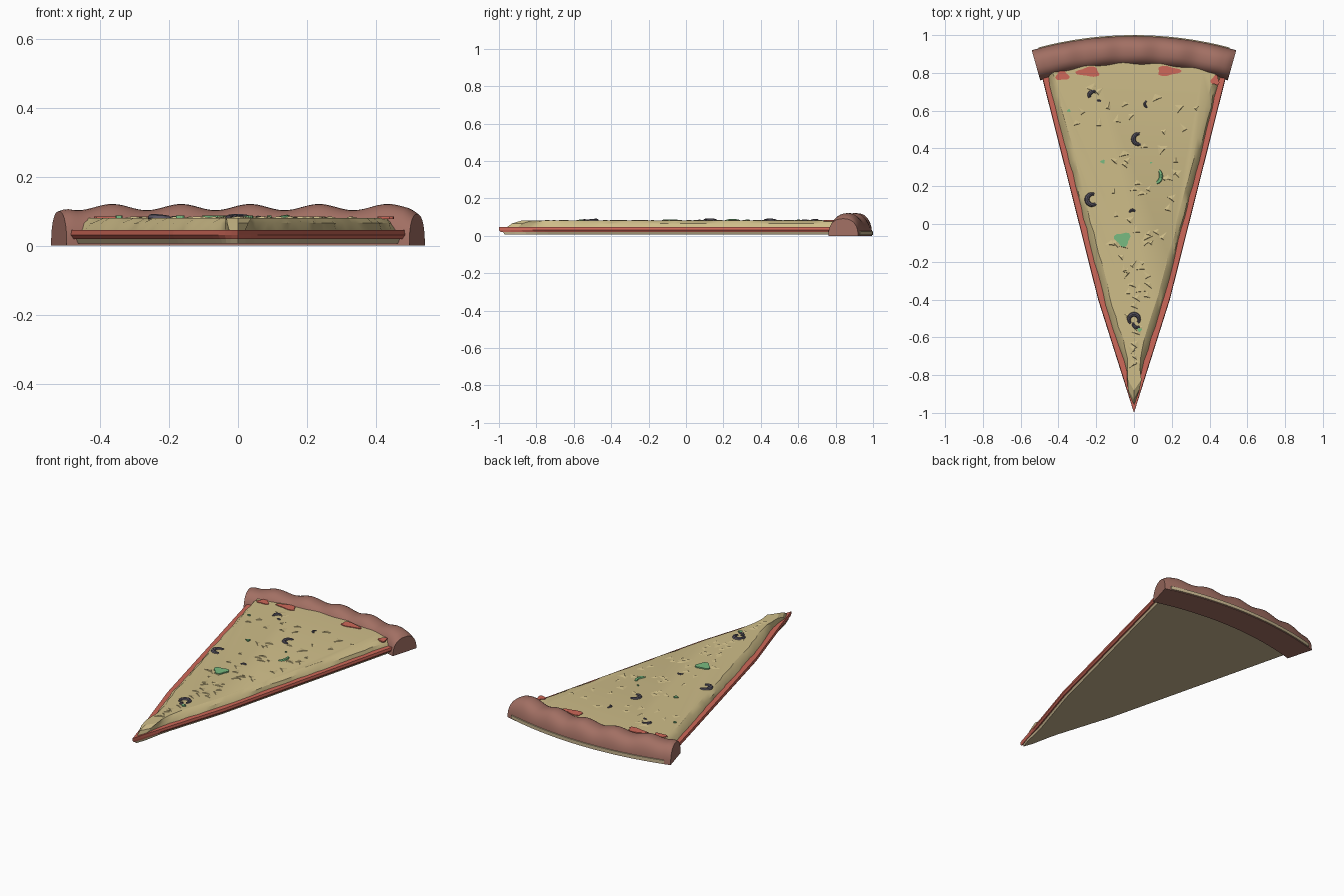
import bpy, bmesh, math, random
from mathutils import Vector, Matrix

random.seed(4)
if "Cube" in bpy.data.objects:
    bpy.data.objects.remove(bpy.data.objects["Cube"])

CY = -0.985  # centre of the crust arc


def material(name, r, g, b):
    m = bpy.data.materials.new(name)
    m.diffuse_color = (r, g, b, 1)
    m.use_nodes = True
    m.node_tree.nodes["Principled BSDF"].inputs["Base Color"].default_value = (r, g, b, 1)
    return m


CRUST = material("baked crust", 0.36, 0.16, 0.125)
CHEESE = material("cheese", 0.62, 0.51, 0.25)
SAUCE = material("tomato sauce", 0.62, 0.14, 0.10)
DOUGH = material("dough", 0.58, 0.47, 0.28)
OLIVE = material("olive", 0.10, 0.09, 0.12)
GREEN = material("green pepper", 0.19, 0.50, 0.22)


def finish(bm, name, mat, smooth=None):
    bmesh.ops.recalc_face_normals(bm, faces=bm.faces)
    mesh = bpy.data.meshes.new(name)
    bm.to_mesh(mesh)
    bm.free()
    mesh.materials.append(mat)
    obj = bpy.data.objects.new(name, mesh)
    bpy.context.collection.objects.link(obj)
    if smooth:
        bpy.ops.object.select_all(action="DESELECT")
        obj.select_set(True)
        bpy.context.view_layer.objects.active = obj
        bpy.ops.object.shade_smooth_by_angle(angle=math.radians(smooth))
    return obj


def skin(loops, name, mat, smooth=None):
    """Join equal closed loops of points and cap both ends."""
    bm = bmesh.new()
    rings = [[bm.verts.new(p) for p in loop] for loop in loops]
    n = len(rings[0])
    for a, b in zip(rings, rings[1:]):
        for i in range(n):
            j = (i + 1) % n
            bm.faces.new((a[i], a[j], b[j], b[i]))
    bm.faces.new(rings[0])
    bm.faces.new(rings[-1])
    return finish(bm, name, mat, smooth)


def half_width(y):
    if y < -0.4:
        return 0.19 * (y + 1) / 0.6
    return 0.19 + 0.3 * (y + 0.4) / 1.19


def arc(radius, angle, z):
    return Vector((radius * math.sin(angle), CY + radius * math.cos(angle), z))


def wedge_loop(z, inset=0.0, tip=-1.0, wobble=0.0, radius=1.84, n=30):
    """Outline of the slice at height z, pulled in from its edges."""
    def side(sign):
        pts = []
        for i in range(1, n + 1):
            y = tip + (0.79 - tip) * i / n
            pull = inset * min(1, (y - tip) / 0.2) + random.uniform(-wobble, wobble)
            pts.append(Vector((sign * max(0.004, half_width(y) - pull), y, z)))
        return pts
    right, left = side(1), side(-1)
    end = math.atan2(right[-1].x, right[-1].y - CY)
    back = [arc(radius, end * (1 - i / 6), z) for i in range(13)]
    return [Vector((0, tip, z))] + right + back + left[::-1]


# Flat layers of the slice
skin([wedge_loop(0.006, 0.022, -0.97), wedge_loop(0.024, 0.014, -0.98)], "dough_base", DOUGH)
skin([wedge_loop(0.020, 0.008, -0.99), wedge_loop(0.031), wedge_loop(0.046, 0.003)],
     "sauce_layer", SAUCE)
skin([wedge_loop(0.044, 0.031, -0.96, 0.004), wedge_loop(0.066, 0.042, -0.93, 0.005),
      wedge_loop(0.081, 0.066, -0.88, 0.006)], "cheese_layer", CHEESE, 30)

# Melted cheese flakes: very shallow tilted shards
bm = bmesh.new()
for _ in range(70):
    y = random.uniform(-0.75, 0.72)
    x = random.uniform(-1, 1) * max(0, half_width(y) - 0.12)
    turn = Matrix.Rotation(random.uniform(-0.9, 0.9), 3, "Z")
    length, depth = random.uniform(0.02, 0.05), random.uniform(0.03, 0.07)
    place = lambda a, b, z: bm.verts.new(turn @ Vector((a, b, 0)) + Vector((x, y, z)))
    low = [place(-length, 0, 0.079), place(length, 0, 0.079), place(0, depth, 0.079)]
    top = place(0, 0.004, 0.0855)
    for i in range(3):
        bm.faces.new((low[i], low[(i + 1) % 3], top))
    bm.faces.new(low)
finish(bm, "cheese_flakes", CHEESE)

# Puffy crust: an arched profile swept along the arc with a wavy top
END = 0.277
STEPS = 72
rings = []
for s in range(STEPS + 1):
    a = -END + 2 * END * s / STEPS
    x = 1.9 * math.sin(a)
    height = 0.112 + 0.009 * math.cos(math.tau * (x - 0.035) / 0.2)
    edge = min(s, STEPS - s)
    height *= (0.88, 0.96, 1.0)[min(edge, 2)]
    ring = []
    for i in range(19):
        t = math.pi * i / 18
        c = math.cos(t)
        ring.append(arc(1.8975 - 0.0825 * math.copysign(abs(c) ** 0.85, c), a,
                        height * max(0, math.sin(t)) ** 0.85))
    rings.append(ring)
skin(rings, "crust", CRUST, 50)

# Pale strip along the lower back of the crust
skin([[arc(r, -0.258 + 0.516 * s / 40, z) for r, z in
       ((1.96, 0.002), (1.985, 0.004), (1.985, 0.024), (1.96, 0.026))] for s in range(41)],
     "crust_back_strip", DOUGH)


def patch(name, mat, x, y, rx, ry, z=0.0865, lobes=3, sides=16):
    """Thin flat blob with a lobed edge."""
    def loop(h):
        pts = []
        for i in range(sides):
            t = math.tau * i / sides
            k = 1 + 0.22 * math.sin(lobes * t + x * 9)
            pts.append(Vector((x + rx * k * math.cos(t), y + ry * k * math.sin(t), h)))
        return pts
    skin([loop(z - 0.008), loop(z)], name, mat)


def curl(name, mat, x, y, radius, tube, start, sweep, stretch=1.0):
    """Arc of a ring lying on the cheese, tapered toward its ends."""
    loops = []
    for s in range(15):
        t = math.radians(start + sweep * s / 14)
        r = tube * (0.55 + 0.45 * math.sin(math.pi * s / 14))
        loop = []
        for i in range(8):
            q = math.tau * i / 8
            d = radius + r * math.cos(q)
            loop.append(Vector((x + d * math.cos(t), y + d * stretch * math.sin(t),
                                0.081 + 0.9 * r * math.sin(q))))
        loops.append(loop)
    skin(loops, name, mat, 40)


# Sauce showing through beside the crust and at the corners
for i, (x, y, w) in enumerate([(-0.24, 0.805, 0.06), (0.18, 0.81, 0.06),
                               (-0.38, 0.785, 0.035), (0.43, 0.76, 0.022)]):
    patch(f"sauce_patch_{i + 1}", SAUCE, x, y, w, 0.025, 0.085)

# Olive slices
for i, spec in enumerate([(-0.215, 0.68, 0.022, 0.011, 60, 150),
                          (-0.187, 0.645, 0.009, 0.006, 0, 150),
                          (0.075, 0.635, 0.018, 0.007, 120, 140),
                          (0.025, 0.45, 0.028, 0.012, 80, 210),
                          (-0.22, 0.13, 0.029, 0.013, 70, 240),
                          (-0.008, 0.06, 0.014, 0.007, 20, 160),
                          (0.0, -0.505, 0.027, 0.012, -40, 270),
                          (0.015, -0.53, 0.018, 0.009, 150, 170)]):
    curl(f"olive_slice_{i + 1}", OLIVE, *spec)

# Green pepper pieces
curl("pepper_curl", GREEN, 0.115, 0.255, 0.028, 0.010, -80, 130, 1.3)
patch("pepper_large", GREEN, -0.06, -0.08, 0.04, 0.036, 0.088)
for i, (x, y, r) in enumerate([(-0.345, 0.6, 0.009), (-0.165, 0.33, 0.012),
                               (0.09, 0.325, 0.006), (0.03, -0.56, 0.012)]):
    patch(f"pepper_bit_{i + 1}", GREEN, x, y, r, r * 0.8, 0.087)
